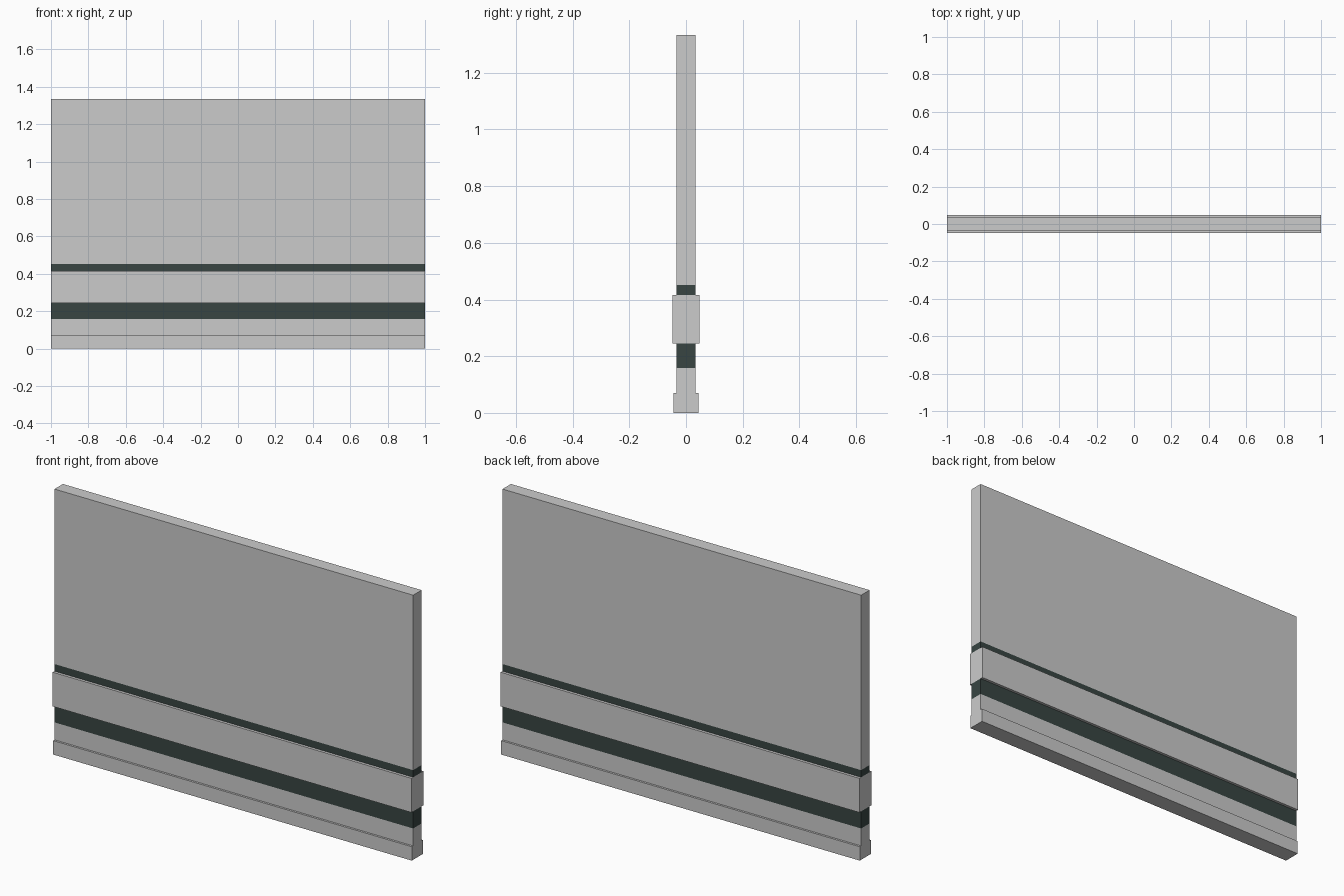
import bpy, bmesh
from mathutils import Matrix

if "Cube" in bpy.data.objects:
    bpy.data.objects.remove(bpy.data.objects["Cube"])

dark = bpy.data.materials.new("dark_stripe")
dark.diffuse_color = (0.04, 0.06, 0.055, 1)
dark.use_nodes = True
dark.node_tree.nodes["Principled BSDF"].inputs["Base Color"].default_value = dark.diffuse_color


def band(name, half_depth, z0, z1, mat=None):
    """Full-width horizontal band of the wall."""
    bm = bmesh.new()
    bmesh.ops.create_cube(bm, size=1, matrix=Matrix.Translation((0, 0, (z0 + z1) / 2))
                          @ Matrix.Diagonal((2, 2 * half_depth, z1 - z0, 1)))
    me = bpy.data.meshes.new(name)
    bm.to_mesh(me)
    bm.free()
    if mat:
        me.materials.append(mat)
    bpy.context.collection.objects.link(bpy.data.objects.new(name, me))


WALL = 0.0335
# Skirting and wall sections, bottom to top
band("skirting_board", 0.044, 0, 0.07)
band("lower_wall", WALL, 0.07, 0.158)
band("wide_dark_stripe", WALL, 0.158, 0.244, dark)
band("bumper_rail", 0.0475, 0.244, 0.416)
band("narrow_dark_stripe", WALL, 0.416, 0.452, dark)
band("upper_wall", WALL, 0.452, 1.334)
